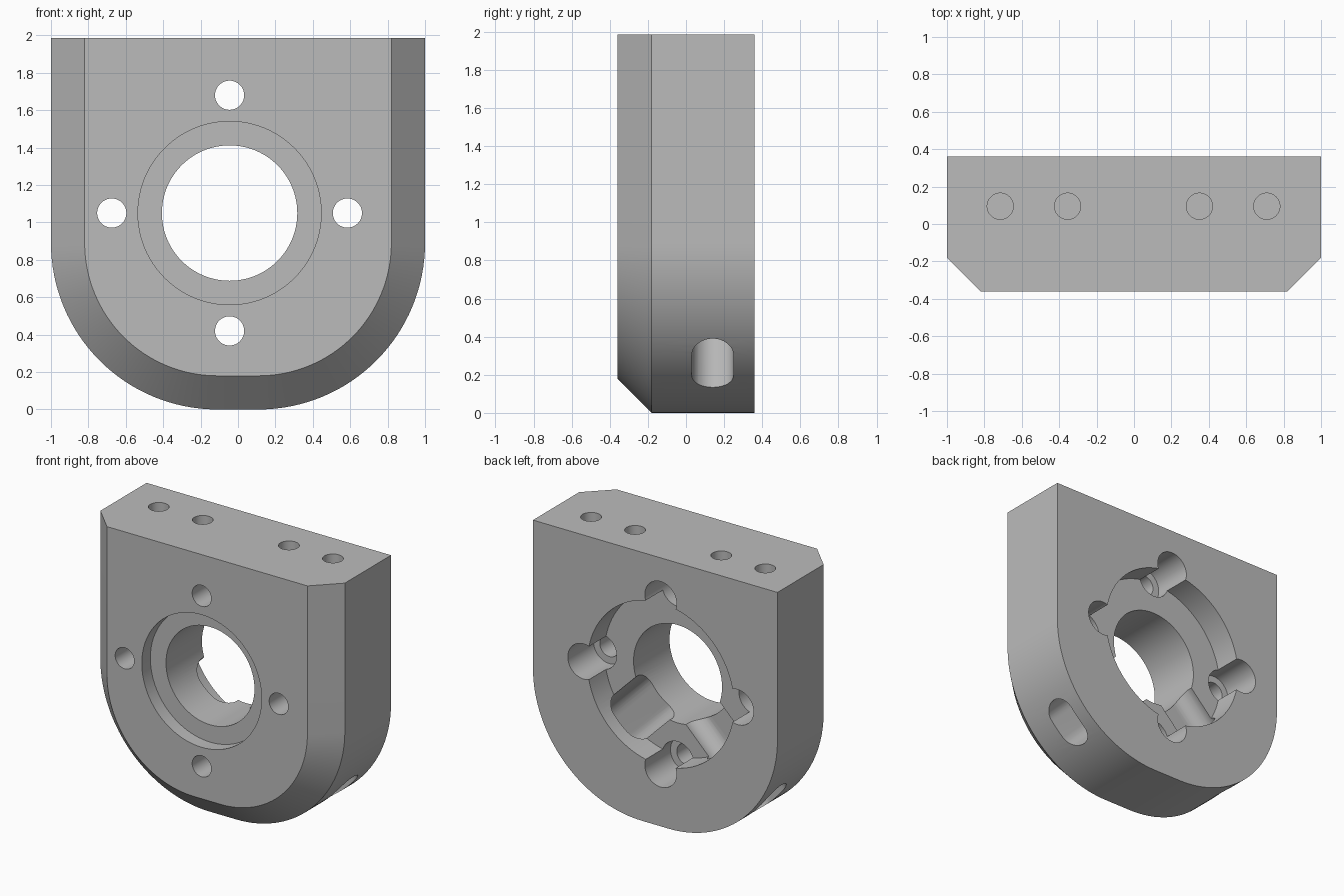
import bpy
import bmesh
from math import sin, cos, pi
from mathutils import Matrix, Vector

cube = bpy.data.objects.get("Cube")
if cube:
    bpy.data.objects.remove(cube)

grey = bpy.data.materials.new("machined grey")
grey.use_nodes = True
grey.diffuse_color = (0.5, 0.5, 0.5, 1)
grey.node_tree.nodes["Principled BSDF"].inputs["Base Color"].default_value = (0.5, 0.5, 0.5, 1)

TOP, FRONT, BACK = 1.985, -0.36, 0.36
CHAMFER, CORNER = 0.18, 0.89
BORE_X, BORE_Z = -0.045, 1.05
BOLT_RADIUS = 0.63


def loft(name, rings):
    """Closed solid through rings of points that match in count."""
    bm = bmesh.new()
    loops = [[bm.verts.new(p) for p in ring] for ring in rings]
    for a, b in zip(loops, loops[1:]):
        n = len(a)
        for i in range(n):
            bm.faces.new((a[i], a[(i + 1) % n], b[(i + 1) % n], b[i]))
    bm.faces.new(loops[0])
    bm.faces.new(loops[-1])
    bmesh.ops.recalc_face_normals(bm, faces=bm.faces)
    mesh = bpy.data.meshes.new(name)
    bm.to_mesh(mesh)
    bm.free()
    obj = bpy.data.objects.new(name, mesh)
    bpy.context.collection.objects.link(obj)
    return obj


def outline(y, inset, steps=32):
    """U-shaped plate outline at depth y."""
    r = CORNER - inset
    cx = 1 - CORNER
    points = [(-1 + inset, y, TOP)]
    for side in (-1, 1):
        for i in range(steps + 1):
            a = pi / 2 * i / steps
            if side > 0:
                a = pi / 2 - a
            points.append((side * (cx + r * cos(a)), y, CORNER - r * sin(a)))
    points.append((1 - inset, y, TOP))
    return points


def rod(start, end, radius, sides=64):
    """Cylinder between two points."""
    start, end = Vector(start), Vector(end)
    turn = (end - start).to_track_quat("Z", "Y")
    circle = [Vector((radius * cos(2 * pi * i / sides), radius * sin(2 * pi * i / sides), 0))
              for i in range(sides)]
    return loft("cutter", [[p + turn @ c for c in circle] for p in (start, end)])


def bore(x, z, radius, y0, y1, sides=64):
    return rod((x, y0, z), (x, y1, z), radius, sides)


def slot(side):
    """Diagonal rounded channel from the bore to the lower corner."""
    axis = Vector((side, 0, -1)).normalized()
    across = Vector((side, 0, 1)).normalized()
    origin = Vector((BORE_X, 0.14, BORE_Z - 0.03))
    section = []
    for end in (1, -1):
        for i in range(17):
            a = -pi / 2 + pi * i / 16
            u = end * (0.075 + 0.11 * cos(a))
            section.append(across * u + Vector((0, end * 0.11 * sin(a), 0)))
    return loft("cutter", [[origin + axis * d + p for p in section] for d in (0.15, 1.3)])


# Plate with chamfered front edge
body = loft("motor_mount_plate", [outline(BACK, 0), outline(FRONT + CHAMFER, 0),
                                  outline(FRONT, CHAMFER)])

# Central bore, front counterbore and rear recess
cutters = [
    bore(BORE_X, BORE_Z, 0.362, -1, 1, 96),
    bore(BORE_X, BORE_Z, 0.49, -1, FRONT + 0.1, 96),
    bore(BORE_X, BORE_Z, 0.6, BACK - 0.2, 1, 96),
]

# Four bolt holes, counterbored from the back
for i in range(4):
    x = BORE_X + BOLT_RADIUS * cos(i * pi / 2)
    z = BORE_Z + BOLT_RADIUS * sin(i * pi / 2)
    cutters.append(bore(x, z, 0.078, -1, 1, 48))
    cutters.append(bore(x, z, 0.13, BACK - 0.3, 1, 48))

# Blind holes in the top edge
for x in (-0.715, -0.355, 0.35, 0.71):
    cutters.append(rod((x, 0.095, TOP - 0.35), (x, 0.095, TOP + 0.2), 0.07, 48))

# Diagonal channels
cutters += [slot(1), slot(-1)]

bpy.ops.object.select_all(action="DESELECT")
bpy.context.view_layer.objects.active = body
body.select_set(True)
for cutter in cutters:
    cutter.hide_render = True
    mod = body.modifiers.new("cut", "BOOLEAN")
    mod.operation = "DIFFERENCE"
    mod.solver = "EXACT"
    mod.object = cutter
    bpy.ops.object.modifier_apply(modifier=mod.name)
    bpy.data.objects.remove(cutter)

body.data.materials.clear()
body.data.materials.append(grey)
bpy.ops.object.shade_smooth_by_angle(angle=pi / 6)
